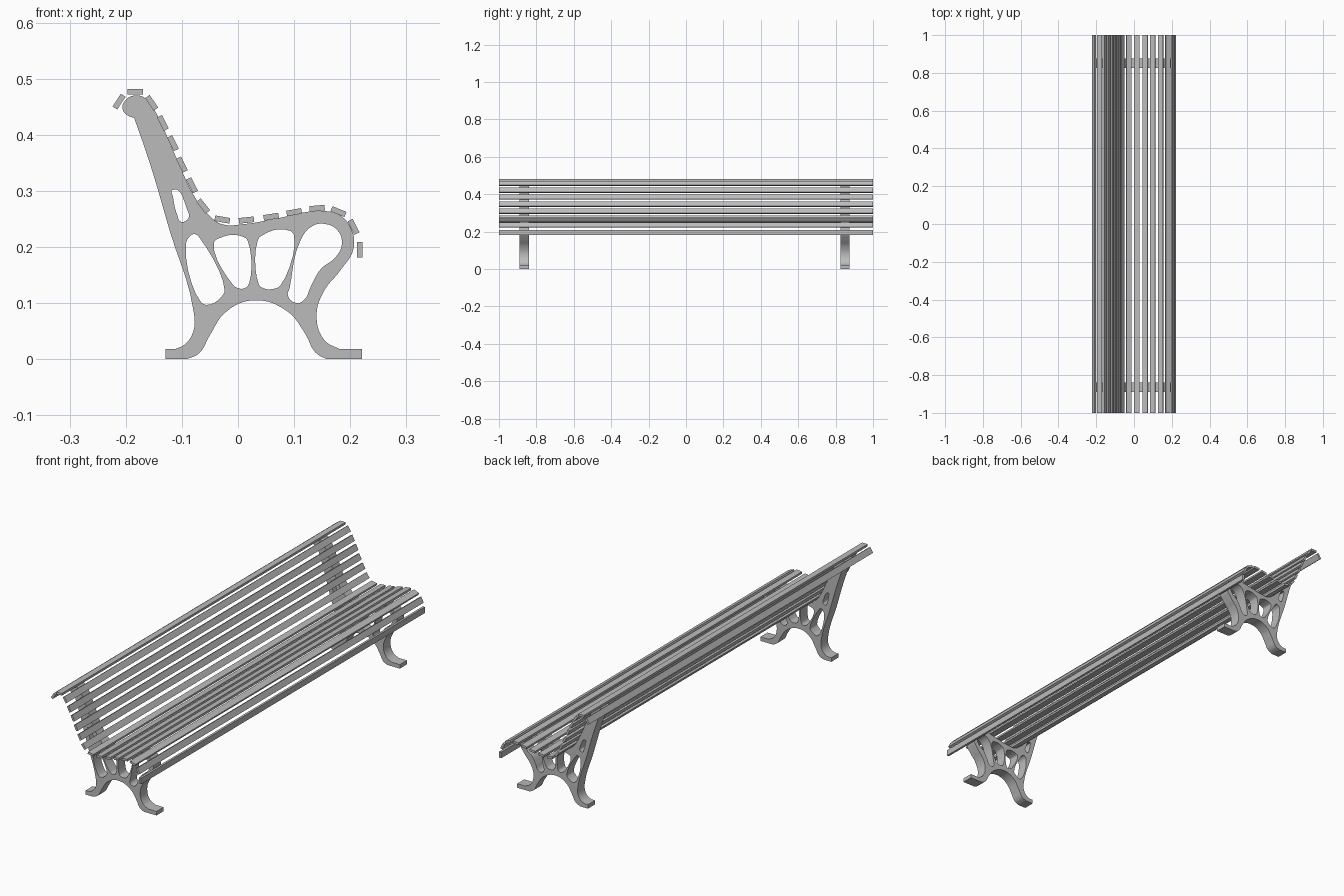
import bpy
import bmesh
from math import radians

UNIT = 0.001  # all profile coordinates below are in thousandths

default_cube = bpy.data.objects.get("Cube")
if default_cube:
    bpy.data.objects.remove(default_cube, do_unlink=True)

# One plain grey for the whole bench
grey = bpy.data.materials.new("plain_grey")
grey.use_nodes = True
colour = (0.5, 0.5, 0.5, 1)
grey.diffuse_color = colour
grey.node_tree.nodes["Principled BSDF"].inputs["Base Color"].default_value = colour

# Outer edge of the cast end frame
OUTLINE = [
    # rear foot and arch between the feet
    (-129, 0), (-92, 0), (-70, 10), (-50, 43), (-22, 84), (28, 105),
    (87, 86), (120, 45), (138, 12), (158, 0),
    # front foot, front leg and rounded seat nose
    (221, 0), (221, 18), (181, 18), (154, 34), (140, 77), (153, 121),
    (183, 159), (206, 198), (199, 238), (176, 259), (142, 264),
    # seat and backrest
    (65, 250), (12, 241), (-30, 241), (-54, 259), (-74, 284),
    (-113, 366), (-151, 448),
    # scroll at the top, then down the rear edge
    (-163, 464), (-185, 470), (-201, 461), (-206, 448), (-199, 436),
    (-185, 430), (-158, 352), (-122, 230), (-79, 84), (-79, 52),
    (-94, 27), (-112, 18), (-129, 18),
]
CORNERS = {(-129, 0), (-92, 0), (158, 0), (221, 0), (221, 18), (181, 18),
           (-185, 430), (-112, 18), (-129, 18)}

# Openings in the frame, from back to front
OPENINGS = [
    [(-117, 302), (-90, 265), (-88, 252), (-102, 245), (-108, 256), (-116, 290)],
    [(-93, 203), (-86, 219), (-77, 223), (-66, 213), (-24, 123), (-29, 112),
     (-55, 97), (-66, 102)],
    [(-43, 207), (-35, 215), (12, 217), (18, 209), (20, 136), (13, 127),
     (-1, 127), (-10, 134)],
    [(35, 211), (42, 220), (92, 229), (100, 220), (76, 132), (66, 126),
     (44, 127), (37, 134)],
    [(112, 213), (132, 237), (156, 241), (178, 229), (185, 204), (174, 182),
     (147, 160), (130, 130), (118, 106), (105, 100), (89, 113), (92, 127)],
]

# Slat centre x, centre z and tilt in degrees
SLATS = {
    "back_slat": [(-212, 459, 57), (-183, 477, 0), (-154, 457, -56),
                  (-134, 421, -63), (-116, 385, -64), (-100, 347, -63),
                  (-82, 310, -63), (-62, 273, -52)],
    "seat_slat": [(-28, 249, -10), (15, 248, 6), (59, 254, 9), (100, 262, 10),
                  (141, 269, 5), (179, 263, -22), (206, 236, -63),
                  (217, 195, -90)],
}


def add_loop(curve, points, corners=()):
    """Add a closed bezier loop that is smooth except at the given corners."""
    spline = curve.splines.new("BEZIER")
    spline.bezier_points.add(len(points) - 1)
    spline.use_cyclic_u = True
    spline.resolution_u = 5
    for knot, (x, z) in zip(spline.bezier_points, points):
        knot.co = (x * UNIT, z * UNIT, 0)
        kind = "VECTOR" if (x, z) in corners else "AUTO"
        knot.handle_left_type = knot.handle_right_type = kind


def activate(obj):
    bpy.ops.object.select_all(action="DESELECT")
    obj.select_set(True)
    bpy.context.view_layer.objects.active = obj


def make_frame(name, y):
    """Extrude the pierced profile into an end frame."""
    curve = bpy.data.curves.new(name, "CURVE")
    curve.dimensions = "2D"
    curve.fill_mode = "BOTH"
    curve.extrude = 0.025
    add_loop(curve, OUTLINE, CORNERS)
    for opening in OPENINGS:
        add_loop(curve, opening)
    obj = bpy.data.objects.new(name, curve)
    bpy.context.collection.objects.link(obj)
    obj.location.y = y
    obj.rotation_euler.x = radians(90)
    activate(obj)
    bpy.ops.object.convert(target="MESH")
    obj = bpy.context.object

    # Weld the caps to the sides
    bm = bmesh.new()
    bm.from_mesh(obj.data)
    bmesh.ops.remove_doubles(bm, verts=bm.verts, dist=0.00002)
    bmesh.ops.recalc_face_normals(bm, faces=bm.faces)
    bm.to_mesh(obj.data)
    bm.free()
    obj.data.materials.clear()
    obj.data.materials.append(grey)
    bpy.ops.object.shade_smooth_by_angle(angle=radians(35))


def make_slat(name, x, z, tilt):
    """Add one long flat board running the length of the bench."""
    bpy.ops.mesh.primitive_cube_add(size=1, location=(x * UNIT, 0, z * UNIT))
    slat = bpy.context.object
    slat.name = name
    slat.scale = (0.027, 2, 0.01)
    slat.rotation_euler.y = radians(-tilt)
    slat.data.materials.append(grey)


make_frame("right_end_frame", -0.865)
make_frame("left_end_frame", 0.85)
for part, rows in SLATS.items():
    for number, row in enumerate(rows, start=1):
        make_slat(f"{part}_{number}", *row)
